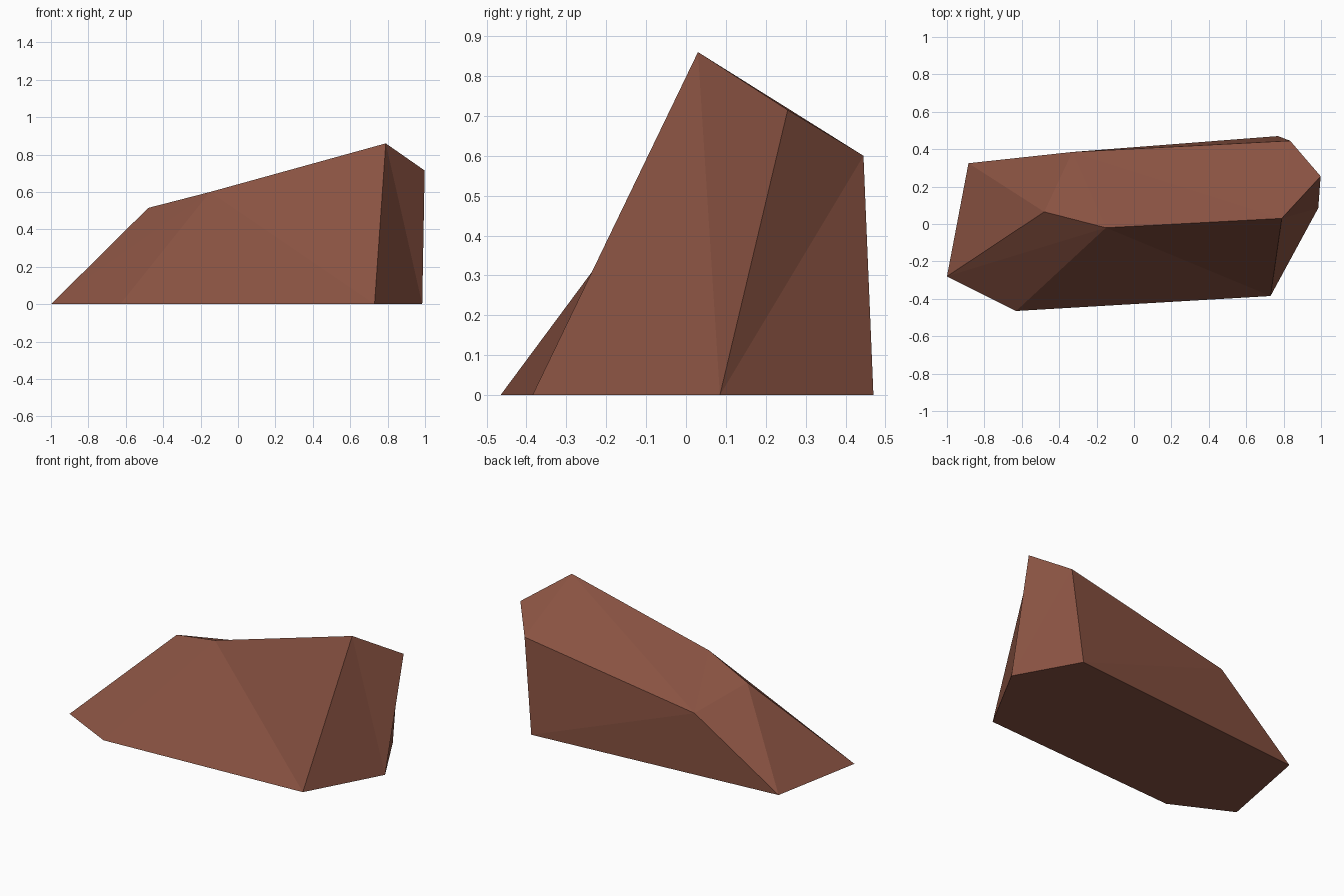
import bpy
import bmesh

cube = bpy.data.objects.get("Cube")
if cube:
    bpy.data.objects.remove(cube, do_unlink=True)

# Single warm brown stone material
color = (0.25, 0.085, 0.054, 1.0)
stone = bpy.data.materials.new("brown_stone")
stone.use_nodes = True
stone.diffuse_color = color
shader = next(n for n in stone.node_tree.nodes if n.type == "BSDF_PRINCIPLED")
shader.inputs["Base Color"].default_value = color
shader.inputs["Roughness"].default_value = 0.9

# Rock corners: the footprint counter-clockwise, then the crown
footprint = {
    "left_tip": (-1.0, -0.28), "front_left": (-0.63, -0.465),
    "front_right": (0.73, -0.385), "right_tip": (0.985, 0.085),
    "back_right": (0.77, 0.47), "back_left": (-0.885, 0.325),
}
crown = {
    "shoulder": (-0.48, 0.065, 0.515), "ridge": (-0.15, -0.02, 0.6),
    "peak": (0.79, 0.03, 0.86), "side_peak": (0.998, 0.255, 0.715),
    "rear_peak": (0.835, 0.445, 0.6), "rear_low": (-0.33, 0.385, 0.4),
}

bm = bmesh.new()
corner = {name: bm.verts.new((x, y, 0)) for name, (x, y) in footprint.items()}
corner.update({name: bm.verts.new(p) for name, p in crown.items()})


def facet(*names):
    bm.faces.new([corner[n] for n in names])


def fan(center, *rim):
    """Triangles from one corner to each pair of neighbours along a rim."""
    for a, b in zip(rim, rim[1:]):
        facet(center, a, b)


# Underside
facet(*reversed(list(footprint)))
# Front facets
fan("ridge", "shoulder", "left_tip", "front_left", "front_right", "peak")
# Right end facets
fan("right_tip", "back_right", "rear_peak", "side_peak", "peak", "front_right")
# Back facets
fan("rear_low", "rear_peak", "back_right", "back_left", "shoulder", "ridge", "peak", "rear_peak")
# Left end and the tip of the crown
facet("shoulder", "back_left", "left_tip")
facet("peak", "side_peak", "rear_peak")

bmesh.ops.recalc_face_normals(bm, faces=bm.faces)
mesh = bpy.data.meshes.new("rock")
bm.to_mesh(mesh)
bm.free()
mesh.materials.append(stone)
rock = bpy.data.objects.new("rock", mesh)
bpy.context.collection.objects.link(rock)
